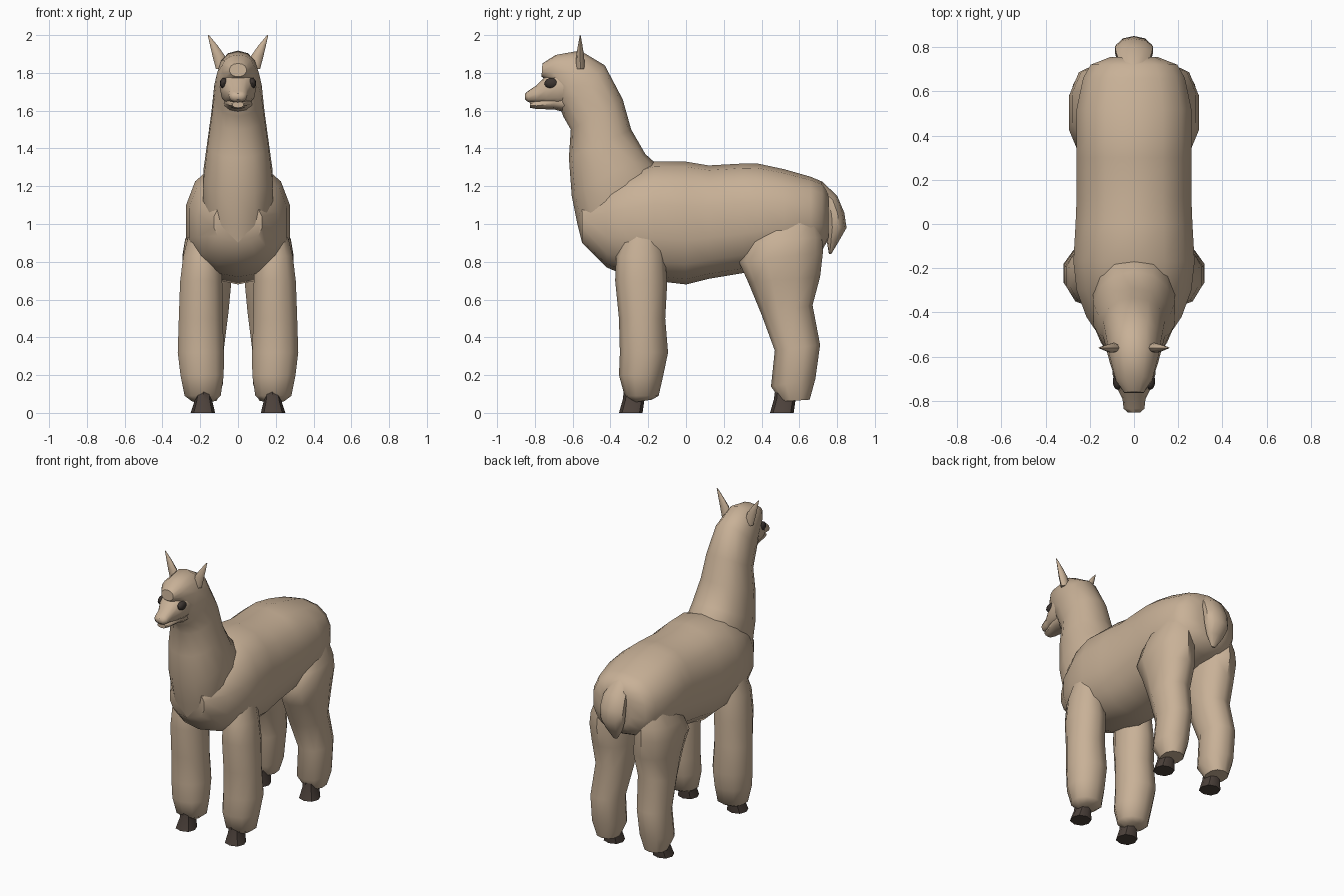
import bpy, bmesh, math


def material(name, rgb):
    m = bpy.data.materials.new(name)
    m.diffuse_color = (*rgb, 1)
    return m


WOOL = material("tan wool", (0.58, 0.44, 0.31))
HOOF = material("dark brown hoof", (0.075, 0.055, 0.045))
EYE = material("dark eye", (0.045, 0.035, 0.03))


def finish(name, bm, mat):
    bmesh.ops.recalc_face_normals(bm, faces=bm.faces)
    me = bpy.data.meshes.new(name)
    bm.to_mesh(me)
    bm.free()
    me.materials.append(mat)
    me.shade_smooth()
    me.set_sharp_from_angle(angle=math.radians(48))
    ob = bpy.data.objects.new(name, me)
    bpy.context.collection.objects.link(ob)
    return ob


def loft(name, rings, mat, sides=12, power=2.0, side=1):
    """Each ring: front/low y, z, back/high y, z, centre x, half width."""
    bm = bmesh.new()
    loops = []
    for y0, z0, y1, z1, xc, w in rings:
        loop = []
        for i in range(sides):
            a = 2 * math.pi * i / sides
            c, s = math.cos(a), math.sin(a)
            c = math.copysign(abs(c) ** (2 / power), c)
            s = math.copysign(abs(s) ** (2 / power), s)
            t = (c + 1) / 2
            loop.append(bm.verts.new((side * (xc + w * s), y0 + (y1 - y0) * t, z0 + (z1 - z0) * t)))
        loops.append(loop)
    for a, b in zip(loops, loops[1:]):
        for i in range(sides):
            j = (i + 1) % sides
            bm.faces.new((a[i], a[j], b[j], b[i]))
    bm.faces.new(loops[0])
    bm.faces.new(loops[-1])
    return finish(name, bm, mat)


# Body: y, bottom, top, half width
body = [(-0.55, 0.90, 1.12, 0.13), (-0.42, 0.77, 1.22, 0.22), (-0.30, 0.72, 1.29, 0.265),
        (-0.17, 0.70, 1.33, 0.28), (0.0, 0.68, 1.33, 0.27), (0.12, 0.71, 1.31, 0.265),
        (0.30, 0.74, 1.32, 0.265), (0.38, 0.76, 1.32, 0.265), (0.52, 0.79, 1.29, 0.265),
        (0.66, 0.83, 1.25, 0.235), (0.72, 0.86, 1.225, 0.20), (0.755, 0.92, 1.17, 0.11)]
loft("body", [(y, b, y, t, 0, w) for y, b, t, w in body], WOOL, 14, 2.35)

# Neck, carried on over the crown to the forelock
loft("neck_and_crown", [
    (-0.55, 0.90, -0.12, 1.20, 0, 0.175), (-0.575, 1.00, -0.165, 1.325, 0, 0.19),
    (-0.605, 1.15, -0.215, 1.37, 0, 0.187), (-0.62, 1.35, -0.29, 1.50, 0, 0.165),
    (-0.61, 1.50, -0.335, 1.66, 0, 0.143), (-0.65, 1.57, -0.43, 1.84, 0, 0.128),
    (-0.665, 1.61, -0.56, 1.918, 0, 0.112), (-0.72, 1.75, -0.69, 1.895, 0, 0.085),
    (-0.765, 1.78, -0.76, 1.85, 0, 0.045)], WOOL, 14, 2.2)

# Face and lower jaw
face = [(-0.58, 1.62, 1.86, 0.10), (-0.68, 1.62, 1.83, 0.097), (-0.74, 1.63, 1.785, 0.078),
        (-0.79, 1.64, 1.735, 0.052), (-0.835, 1.645, 1.705, 0.047), (-0.852, 1.66, 1.69, 0.028)]
loft("face", [(y, b, y, t, 0, w) for y, b, t, w in face], WOOL, 12, 2.3)
jaw = [(-0.60, 1.58, 1.70, 0.085), (-0.70, 1.607, 1.69, 0.068), (-0.79, 1.608, 1.66, 0.042),
       (-0.825, 1.615, 1.648, 0.032)]
loft("lower_jaw", [(y, b, y, t, 0, w) for y, b, t, w in jaw], WOOL, 10)

# Tail
loft("tail", [(0.68, 1.12, 0.72, 1.225, 0, 0.06), (0.73, 1.09, 0.80, 1.15, 0, 0.085),
              (0.735, 1.05, 0.838, 1.06, 0, 0.09), (0.735, 0.98, 0.85, 0.98, 0, 0.085),
              (0.745, 0.91, 0.81, 0.91, 0, 0.06), (0.757, 0.84, 0.768, 0.84, 0, 0.015)], WOOL, 10)

front_leg = [(-0.31, 1.00, -0.13, 1.00, 0.18, 0.07), (-0.37, 0.83, -0.11, 0.83, 0.19, 0.105),
             (-0.375, 0.70, -0.10, 0.68, 0.195, 0.117), (-0.355, 0.50, -0.11, 0.50, 0.197, 0.122),
             (-0.35, 0.32, -0.095, 0.32, 0.197, 0.128), (-0.355, 0.20, -0.12, 0.20, 0.19, 0.12),
             (-0.325, 0.09, -0.145, 0.09, 0.187, 0.10), (-0.28, 0.055, -0.18, 0.07, 0.185, 0.06)]
hind_leg = [(0.40, 1.02, 0.70, 1.02, 0.16, 0.08), (0.33, 0.90, 0.72, 0.93, 0.165, 0.12),
            (0.28, 0.80, 0.725, 0.85, 0.168, 0.132), (0.33, 0.69, 0.71, 0.72, 0.157, 0.128),
            (0.40, 0.52, 0.67, 0.57, 0.16, 0.115), (0.47, 0.33, 0.71, 0.36, 0.175, 0.105),
            (0.45, 0.14, 0.685, 0.18, 0.18, 0.105), (0.505, 0.06, 0.655, 0.07, 0.18, 0.07)]
hoof = [(0.02, 0.11, 0.13, 0.11, 0.183, 0.042), (0.015, 0.07, 0.13, 0.07, 0.183, 0.045),
        (-0.005, 0.0, 0.12, 0.0, 0.186, 0.065)]
ear = [(-0.582, 1.82, -0.535, 1.82, 0.085, 0.032), (-0.582, 1.89, -0.54, 1.89, 0.102, 0.033),
       (-0.572, 1.945, -0.548, 1.945, 0.128, 0.02), (-0.562, 2.0, -0.558, 2.0, 0.157, 0.003)]

# Paired parts
for tag, s in (("right", 1), ("left", -1)):
    loft(f"front_leg_{tag}", front_leg, WOOL, 10, 2.1, s)
    loft(f"hind_leg_{tag}", hind_leg, WOOL, 10, 2.2, s)
    for place, dy in (("front", -0.35), ("hind", 0.45)):
        rings = [(a + dy, b, c + dy, d, x, w) for a, b, c, d, x, w in hoof]
        loft(f"{place}_hoof_{tag}", rings, HOOF, 8, 2.3, s)
    loft(f"ear_{tag}", ear, WOOL, 8, 2.0, s)
    # Eye: flattened ball set in the side of the face
    bm = bmesh.new()
    bmesh.ops.create_uvsphere(bm, u_segments=12, v_segments=8, radius=1)
    for v in bm.verts:
        x, y, z = v.co
        v.co = (s * (0.074 + 0.022 * x), -0.71 + 0.04 * y, 1.745 + 0.029 * z)
    finish(f"eye_{tag}", bm, EYE)
